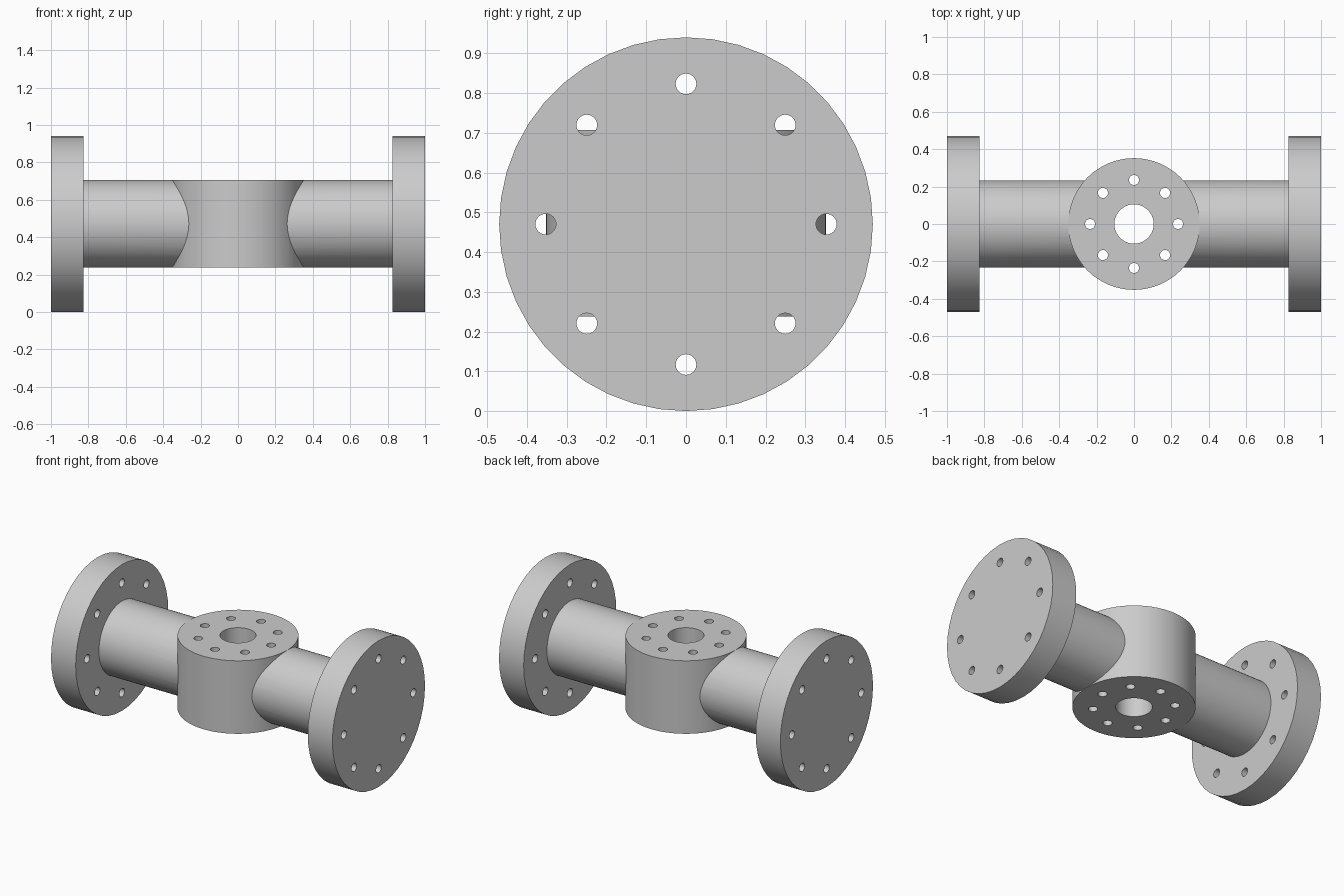
import bpy, math
from mathutils import Vector

if "Cube" in bpy.data.objects:
    bpy.data.objects.remove(bpy.data.objects["Cube"])

CZ = 0.47          # height of the pipe axis
steel = bpy.data.materials.new("plain_grey_steel")
steel.diffuse_color = (0.6, 0.6, 0.6, 1)
steel.use_nodes = True
steel.node_tree.nodes["Principled BSDF"].inputs["Base Color"].default_value = steel.diffuse_color


def cylinder(name, radius, length, centre, axis="Z", sides=64):
    rot = (0, math.pi / 2, 0) if axis == "X" else (0, 0, 0)
    bpy.ops.mesh.primitive_cylinder_add(vertices=sides, radius=radius, depth=length,
                                        location=centre, rotation=rot)
    ob = bpy.context.object
    ob.name = name
    bpy.ops.object.transform_apply(location=True, rotation=True, scale=True)
    return ob


def boolean(ob, tools, operation):
    # apply each tool in turn, then remove it
    for tool in tools:
        mod = ob.modifiers.new("bool", "BOOLEAN")
        mod.operation, mod.solver, mod.object = operation, "EXACT", tool
        bpy.context.view_layer.objects.active = ob
        bpy.ops.object.modifier_apply(modifier=mod.name)
        bpy.data.objects.remove(tool, do_unlink=True)


def bolt_holes(circle, radius, length, centre, axis):
    holes = []
    for i in range(8):
        a = i * math.pi / 4
        u, v = circle * math.cos(a), circle * math.sin(a)
        off = Vector((0, u, v)) if axis == "X" else Vector((u, v, 0))
        holes.append(cylinder("hole_cutter", radius, length, Vector(centre) + off, axis, 24))
    return holes


def finish(ob):
    ob.data.materials.clear()
    ob.data.materials.append(steel)
    bpy.ops.object.select_all(action="DESELECT")
    ob.select_set(True)
    bpy.context.view_layer.objects.active = ob
    bpy.ops.object.shade_smooth_by_angle(angle=math.radians(30))


# central hub joined with the cross pipe, then bored and drilled
body = cylinder("hub_and_pipe", 0.352, 0.469, (0, 0, CZ + 0.002))
pipe = cylinder("pipe", 0.2335, 1.66, (0, 0, CZ + 0.002), "X")
boolean(body, [pipe], "UNION")
bore = cylinder("bore_cutter", 0.105, 1, (0, 0, CZ))
boolean(body, [bore] + bolt_holes(0.235, 0.027, 1, (0, 0, CZ), "Z"), "DIFFERENCE")
finish(body)

# end flanges with bolt circles
for side, name in ((-1, "left_flange"), (1, "right_flange")):
    centre = (side * 0.9125, 0, CZ)
    flange = cylinder(name, 0.47, 0.175, centre, "X", 44)
    boolean(flange, bolt_holes(0.353, 0.026, 0.4, centre, "X"), "DIFFERENCE")
    finish(flange)
